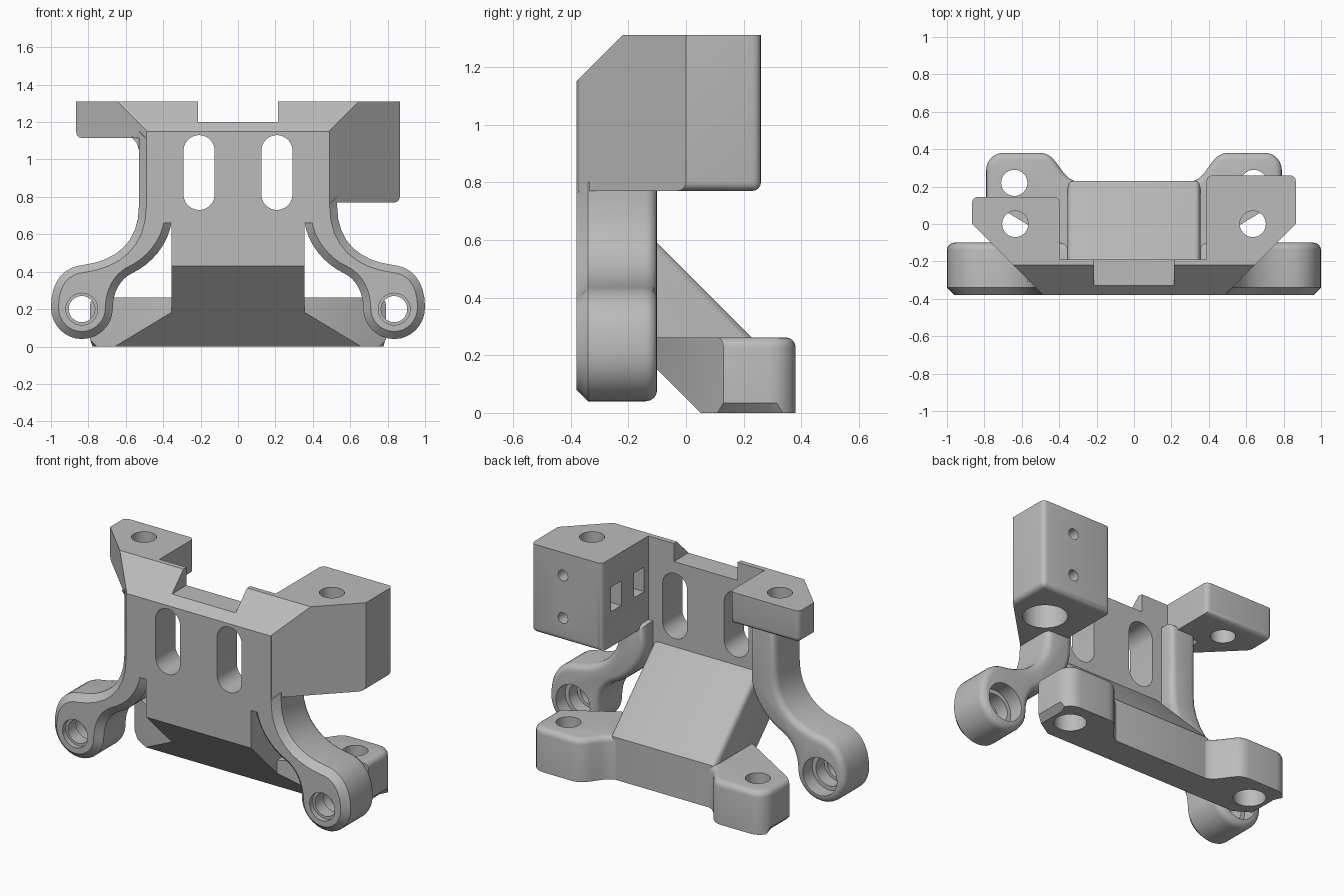
import bpy, bmesh, math
from mathutils import Vector
from mathutils.geometry import interpolate_bezier

cube = bpy.data.objects.get("Cube")
if cube:
    bpy.data.objects.remove(cube, do_unlink=True)

grey = bpy.data.materials.new("matte grey")
grey.use_nodes = True
tone = (0.5, 0.5, 0.5, 1)
grey.diffuse_color = tone
grey.node_tree.nodes["Principled BSDF"].inputs["Base Color"].default_value = tone


def place(axis, a, b, d):
    """Put profile point (a, b) at depth d along the axis."""
    return {"x": (d, a, b), "y": (a, d, b), "z": (a, b, d)}[axis]


def prism(name, pts, axis, lo, hi):
    bm = bmesh.new()
    face = bm.faces.new([bm.verts.new(place(axis, a, b, lo)) for a, b in pts])
    ext = bmesh.ops.extrude_face_region(bm, geom=[face])
    shift = Vector(place(axis, 0, 0, hi - lo))
    for v in ext["geom"]:
        if isinstance(v, bmesh.types.BMVert):
            v.co += shift
    bmesh.ops.recalc_face_normals(bm, faces=bm.faces[:])
    mesh = bpy.data.meshes.new(name)
    bm.to_mesh(mesh)
    bm.free()
    obj = bpy.data.objects.new(name, mesh)
    bpy.context.scene.collection.objects.link(obj)
    return obj


def bevel(obj, test, width, segments=4):
    bm = bmesh.new()
    bm.from_mesh(obj.data)
    edges = [e for e in bm.edges if test(e.verts[0].co, e.verts[1].co)]
    bmesh.ops.bevel(bm, geom=edges, offset=width, segments=segments,
                    profile=0.5, affect='EDGES', clamp_overlap=False)
    bm.to_mesh(obj.data)
    bm.free()


def cut(obj, *cutters):
    for c in cutters:
        c.hide_render = True
        mod = obj.modifiers.new("cut", 'BOOLEAN')
        mod.operation, mod.solver, mod.object = 'DIFFERENCE', 'EXACT', c
        deps = bpy.context.evaluated_depsgraph_get()
        mesh = bpy.data.meshes.new_from_object(obj.evaluated_get(deps))
        obj.modifiers.clear()
        obj.data = mesh
        bpy.data.objects.remove(c, do_unlink=True)


def circle(cx, cy, r, n=32):
    return [(cx + r * math.cos(math.tau * i / n), cy + r * math.sin(math.tau * i / n))
            for i in range(n)]


def rect(x0, x1, y0, y1):
    return [(x0, y0), (x1, y0), (x1, y1), (x0, y1)]


def curve(*pts, n=9):
    return [tuple(p[:2]) for p in interpolate_bezier(*[Vector(p).to_3d() for p in pts], n)]


def clean(pts):
    """Drop repeated neighbouring points."""
    return [p for i, p in enumerate(pts)
            if (Vector(p) - Vector(pts[i - 1])).length > 1e-4]


def hole(axis, a, b, r, lo, hi):
    return prism("hole_cutter", circle(a, b, r), axis, lo, hi)


def top_slope():
    return prism("slope_cutter", [(-.6, .93), (.07, 1.6), (-.6, 1.6)], "x", -1.2, 1.2)


parts = []

# Upright plate with two slots, a top notch and a sloped top edge
half = [(.355, .43), (.355, .66), (.49, .66), (.49, 1.31)]
plate = prism("upright_plate", half + [(-x, z) for x, z in reversed(half)], "y", -.38, -.19)
cut(plate, top_slope(),
    prism("notch_cutter", rect(-.215, .215, 1.2, 1.5), "y", -.6, 0))
for s in (-1, 1):
    r = .083
    slot = [(s * .208 + r * math.cos(t), (1.047 if math.sin(t) > 0 else .813) + r * math.sin(t))
            for t in [math.tau * (i + .5) / 32 for i in range(32)]]
    cut(plate, prism("slot_cutter", slot, "y", -.6, 0))
parts.append(plate)

# Curved arms with stepped pivot bores
for s, side, top in ((1, "left", .8), (-1, "right", 1.15)):
    outline = [(.355, top), (.53, top)]
    outline += curve((.53, .75), (.53, .55), (.66, .46), (.82, .437))
    outline += curve((.82, .437), (.93, .43), (1, .35), (1, .21))
    outline += curve((1, .21), (1, .115), (.926, .04), (.835, .04))
    outline += curve((.835, .04), (.744, .04), (.67, .115), (.67, .2))
    outline += curve((.67, .2), (.67, .29), (.63, .36), (.57, .39))
    outline += curve((.57, .39), (.46, .44), (.37, .55), (.355, .67))
    arm = prism(side + "_arm", clean([(s * x, z) for x, z in outline]), "y", -.38, -.1)
    bevel(arm, lambda a, b: max(a.y, b.y) < -.37, .04, 1)
    bevel(arm, lambda a, b: min(a.y, b.y) > -.11, .04, 4)
    for r, lo, hi in ((.07, -.6, .2), (.085, -.6, -.35), (.09, -.27, .2), (.115, -.19, .2)):
        cut(arm, hole("y", s * .835, .2, r, lo, hi))
    parts.append(arm)

# Mounting blocks at the top corners
for s, side, back, low, inner in ((1, "left", .26, .77, .388), (-1, "right", .145, 1.115, .398)):
    plan = [(inner, back), (.865, back), (.865, 0), (.485, -.38), (inner, -.38)]
    block = prism(side + "_block", [(s * x, y) for x, y in plan], "z", low, 1.31)

    def rounded(a, b, back=back):
        rear = a.y > back - .01 and b.y > back - .01
        side_low = min(a.y, b.y) > -.01 and min(abs(a.x), abs(b.x)) > .8
        return (rear or side_low) and min(a.z, b.z) < 1.3 and not (
            side_low and not rear and abs(a.z - b.z) > .05)
    bevel(block, rounded, .03)
    cut(block, top_slope(), hole("z", s * .635, 0, .07, .5, 1.6))
    if s > 0:
        # Screw head recess, nut windows and rear pilot holes
        cut(block, hole("z", .635, 0, .125, .5, 1.12))
        for y in (-.1, .12):
            cut(block, prism("window_cutter", rect(y - .05, y + .05, .985, 1.135), "x", .3, .47))
        for z in (.91, 1.17):
            cut(block, hole("y", .65, z, .033, .15, .5))
    parts.append(block)

# Small fillet under the thin block
parts.append(prism("block_fillet", [(-.5, 1.05), (-.53, 1.05), (-.54, 1.085), (-.57, 1.12),
                                    (-.5, 1.12)], "y", -.31, -.13))

# Sloping wedge joining plate and base
wedge = prism("wedge", [(-.38, .43), (-.38, .68), (-.19, .68), (.23, .26), (.23, 0), (.05, 0)],
              "x", -.355, .355)
bevel(wedge, lambda a, b: min(a.y, b.y) > -.2 and abs(a.x - b.x) < .01
      and min(a.z, b.z) > -.01 and max(a.z, b.z) > .2, .03)
parts.append(wedge)

# Base bar with two rounded ears
ear = [(.36, -.13), (.79, .13)]
ear += curve((.79, .29), (.79, .34), (.75, .38), (.7, .38), n=7)
ear += curve((.5, .38), (.4, .38), (.4, .23), (.29, .225), n=11)
base = prism("base_bar", clean(ear + [(-x, y) for x, y in reversed(ear)]), "z", 0, .262)
bevel(base, lambda a, b: min(a.y, b.y) > .12 and min(a.z, b.z) > .2, .035)
bevel(base, lambda a, b: max(a.z, b.z) < .01 and min(abs(a.x), abs(b.x)) > .78
      and a.x * b.x > 0, .035, 1)
cut(base, prism("underside_cutter", [(-.8, .85), (-.8, -.3), (.35, -.3)], "x", -1.2, 1.2))
for s in (-1, 1):
    cut(base, hole("z", s * .64, .22, .07, -.3, .6), hole("z", s * .64, .22, .09, -.3, .12))
parts.append(base)

# Material and shading
bpy.ops.object.select_all(action='DESELECT')
for p in parts:
    p.data.materials.clear()
    p.data.materials.append(grey)
    p.select_set(True)
bpy.context.view_layer.objects.active = parts[0]
bpy.ops.object.shade_smooth_by_angle(angle=math.radians(32))
